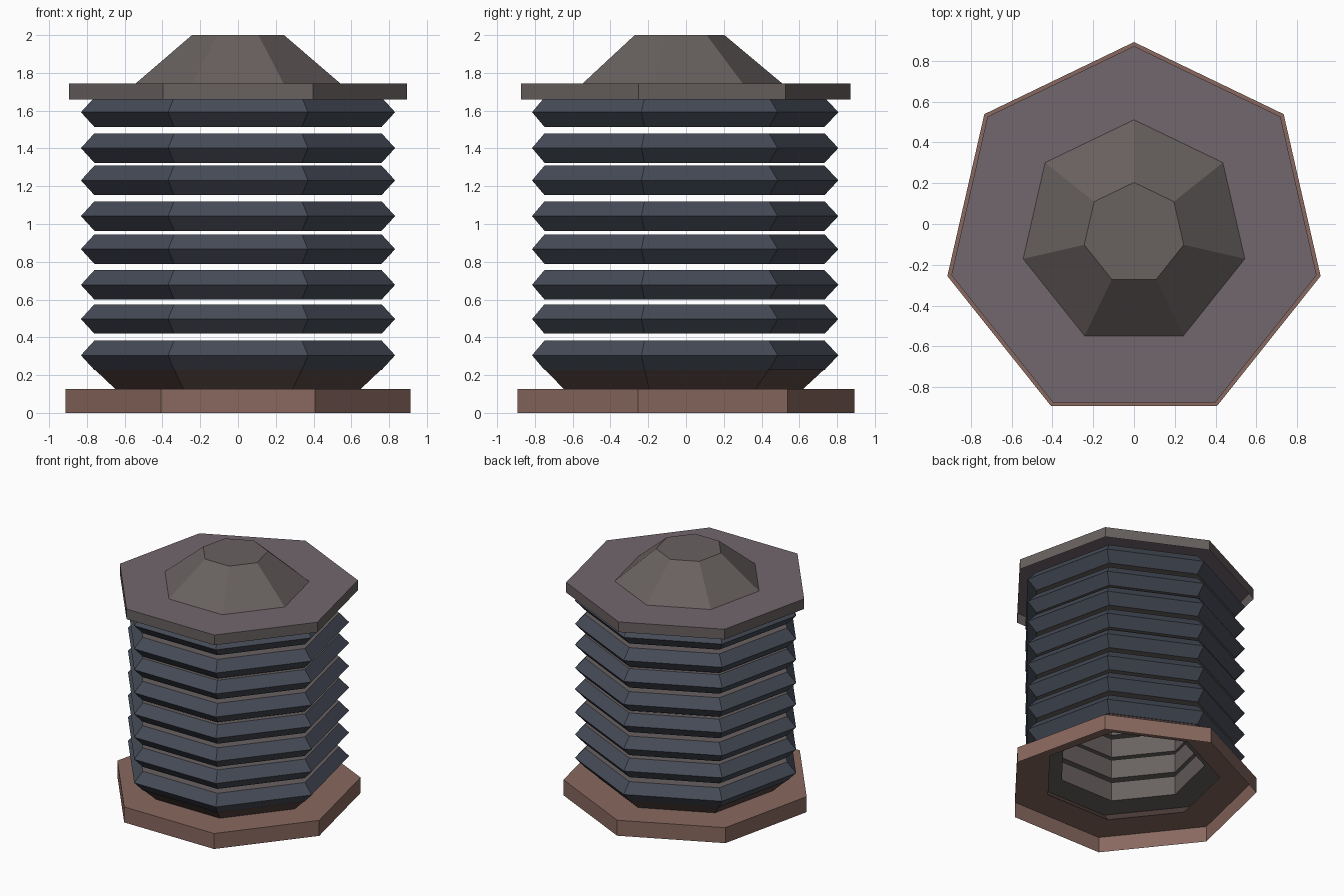
import bpy, bmesh, math

if "Cube" in bpy.data.objects:
    bpy.data.objects.remove(bpy.data.objects["Cube"])

SIDES = 7
R_BASE = 0.938
# shift so the heptagon's bounding box is centred on y = 0
CY = -R_BASE * (1 - math.cos(math.pi / SIDES)) / 2


def material(name, rgb):
    m = bpy.data.materials.new(name)
    m.diffuse_color = (*rgb, 1)
    m.use_nodes = True
    m.node_tree.nodes["Principled BSDF"].inputs["Base Color"].default_value = m.diffuse_color
    return m


BROWN = material("clay_brown", (0.25, 0.14, 0.115))
DARK_BROWN = material("dark_brown", (0.10, 0.062, 0.053))
PURPLE = material("dusky_purple", (0.17, 0.135, 0.155))
GREY = material("warm_grey", (0.14, 0.12, 0.117))
BLUE = material("dark_blue_grey", (0.06, 0.07, 0.095))


def lathe(name, profile, mats, closed=False, cap_top=False):
    """Revolve (radius, z) points into a heptagonal shell; one material per profile segment."""
    bm = bmesh.new()
    loops = []
    for r, z in profile:
        loop = []
        for k in range(SIDES):
            a = math.pi / 2 + 2 * math.pi * k / SIDES
            loop.append(bm.verts.new((r * math.cos(a), CY + r * math.sin(a), z)))
        loops.append(loop)
    slots = list(dict.fromkeys(mats))
    n = len(profile)
    for i in range(n if closed else n - 1):
        a, b = loops[i], loops[(i + 1) % n]
        for k in range(SIDES):
            j = (k + 1) % SIDES
            f = bm.faces.new((a[k], a[j], b[j], b[k]))
            f.material_index = slots.index(mats[i])
    if cap_top:
        f = bm.faces.new(loops[-1])
        f.material_index = slots.index(mats[-1])
    me = bpy.data.meshes.new(name)
    bm.to_mesh(me)
    bm.free()
    for m in slots:
        me.materials.append(m)
    ob = bpy.data.objects.new(name, me)
    bpy.context.collection.objects.link(ob)
    return ob


# base: open-bottomed plinth with a flared collar around its hole
lathe("base", [(R_BASE, 0), (R_BASE, 0.127), (0.667, 0.127), (0.775, 0.227)],
      [BROWN, BROWN, DARK_BROWN])

# stack of eight separate hollow fins with pointed rims
for i, z in enumerate((0.305, 0.497, 0.678, 0.875 - 0.008, 1.042, 1.231, 1.402, 1.592)):
    h = 0.078
    lathe(f"fin_{i + 1}",
          [(0.555, z - h), (0.78, z - h), (0.853, z), (0.78, z + h), (0.555, z + h)],
          [GREY, BLUE, BLUE, GREY, GREY], closed=True)

# cap: overhanging plate rising into a truncated dome
lathe("cap", [(0.918, 1.66), (0.918, 1.743), (0.557, 1.743), (0.25, 2.0)],
      [GREY, PURPLE, GREY], cap_top=True)
